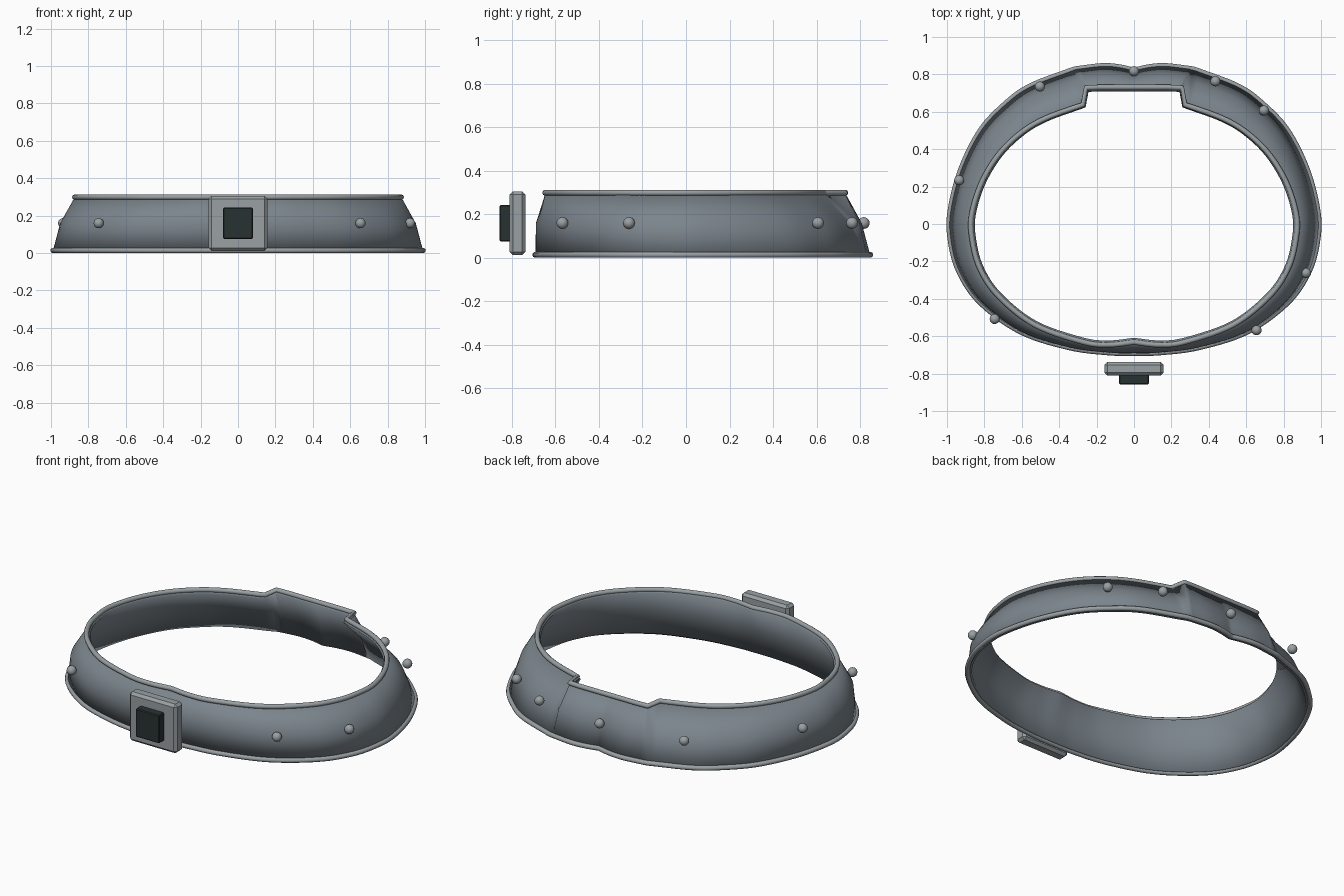
import bpy, bmesh, math
from mathutils import Vector

if "Cube" in bpy.data.objects:
    bpy.data.objects.remove(bpy.data.objects["Cube"])


def material(name, rgb):
    m = bpy.data.materials.new(name)
    m.diffuse_color = (*rgb, 1)
    m.use_nodes = True
    m.node_tree.nodes["Principled BSDF"].inputs["Base Color"].default_value = m.diffuse_color
    return m


BAND = material("slate grey", (0.20, 0.235, 0.265))
TRIM = material("light steel", (0.32, 0.35, 0.365))
DARK = material("charcoal", (0.022, 0.031, 0.031))


def smooth_path(pts, steps=7):
    """Catmull-Rom samples through a list of 2D points."""
    p = [Vector(q) for q in pts]
    p = [2 * p[0] - p[1]] + p + [2 * p[-1] - p[-2]]
    out = []
    for i in range(1, len(p) - 2):
        a, b, c, d = p[i - 1:i + 3]
        for s in range(steps):
            t = s / steps
            out.append(0.5 * (2 * b + (c - a) * t + (2 * a - 5 * b + 4 * c - d) * t * t
                              + (3 * b - a - 3 * c + d) * t ** 3))
    return out + [p[-2]]


def full_ring(back, side):
    """Right half from back centre to front centre, then mirrored."""
    half = smooth_path(back) + smooth_path(side)
    return half + [Vector((-v.x, v.y)) for v in reversed(half[1:-1])]


# Half outlines: back panel, then the side running round to the front
bottom = full_ring(
    [(0, 0.822), (0.08, 0.84), (0.17, 0.846), (0.30, 0.831)],
    [(0.325, 0.826), (0.555, 0.738), (0.69, 0.642), (0.822, 0.50), (0.927, 0.29),
     (0.983, 0.07), (0.983, -0.08), (0.938, -0.25), (0.825, -0.418), (0.61, -0.575),
     (0.35, -0.66), (0.14, -0.688), (0, -0.692)])
top = full_ring(
    [(0, 0.731), (0.09, 0.731), (0.18, 0.731), (0.257, 0.728)],
    [(0.272, 0.638), (0.47, 0.566), (0.60, 0.49), (0.72, 0.375), (0.815, 0.22),
     (0.868, 0.05), (0.866, -0.08), (0.825, -0.235), (0.725, -0.385), (0.53, -0.54),
     (0.27, -0.632), (0.13, -0.646), (0, -0.632)])

# Middle outline stays near the lower one, most of all at the front
middle = []
for b, t in zip(bottom, top):
    w = 0.66 + 0.30 * min(1, max(0, -b.y / 0.6))
    middle.append(b * w + t * (1 - w))

Z_LOW, Z_MID, Z_TOP = 0.014, 0.16, 0.299

# Belt band
bm = bmesh.new()
rows = [[bm.verts.new((p.x, p.y, z)) for p in ring]
        for ring, z in ((bottom, Z_LOW), (middle, Z_MID), (top, Z_TOP))]
n = len(bottom)
for lo, hi in zip(rows, rows[1:]):
    for i in range(n):
        j = (i + 1) % n
        bm.faces.new((lo[i], hi[i], hi[j], lo[j]))
mesh = bpy.data.meshes.new("belt_band")
bm.to_mesh(mesh)
bm.free()
mesh.materials.append(BAND)
band = bpy.data.objects.new("belt_band", mesh)
bpy.context.collection.objects.link(band)
bpy.context.view_layer.objects.active = band
band.select_set(True)
bpy.ops.object.shade_smooth_by_angle(angle=math.radians(35))
solid = band.modifiers.new("thickness", "SOLIDIFY")
solid.thickness = 0.025
solid.offset = -1


# Rolled rims along both edges
def rim(name, ring, z):
    cu = bpy.data.curves.new(name, "CURVE")
    cu.dimensions = "3D"
    cu.bevel_depth = 0.014
    cu.bevel_resolution = 3
    sp = cu.splines.new("POLY")
    sp.points.add(len(ring) - 1)
    for pt, p in zip(sp.points, ring):
        pt.co = (p.x, p.y, z, 1)
    sp.use_cyclic_u = True
    sp.use_smooth = True
    cu.materials.append(TRIM)
    bpy.context.collection.objects.link(bpy.data.objects.new(name, cu))


rim("bottom_rim", bottom, Z_LOW)
rim("top_rim", top, Z_TOP)

# Round studs around the band
studs = [(0, 0.817), (0.435, 0.763), (0.695, 0.607), (0.92, -0.262),
         (0.655, -0.568), (-0.745, -0.508), (-0.935, 0.234), (-0.503, 0.735)]
for i, (x, y) in enumerate(studs):
    bpy.ops.mesh.primitive_uv_sphere_add(segments=16, ring_count=10, radius=0.027,
                                         location=(x, y, Z_MID))
    ob = bpy.context.object
    ob.name = f"stud_{i + 1}"
    ob.data.materials.append(TRIM)
    bpy.ops.object.shade_smooth()


# Buckle plate and its dark centre block
def block(name, lo, hi, bevel, mat):
    lo, hi = Vector(lo), Vector(hi)
    bpy.ops.mesh.primitive_cube_add(size=1, location=(lo + hi) / 2)
    ob = bpy.context.object
    ob.name = name
    ob.scale = hi - lo
    bpy.ops.object.transform_apply(location=False, rotation=False, scale=True)
    mod = ob.modifiers.new("chamfer", "BEVEL")
    mod.width = bevel
    mod.segments = 1
    ob.data.materials.append(mat)


block("buckle_plate", (-0.157, -0.81, 0.012), (0.157, -0.738, 0.305), 0.015, TRIM)
block("buckle_block", (-0.079, -0.857, 0.075), (0.079, -0.80, 0.243), 0.005, DARK)
